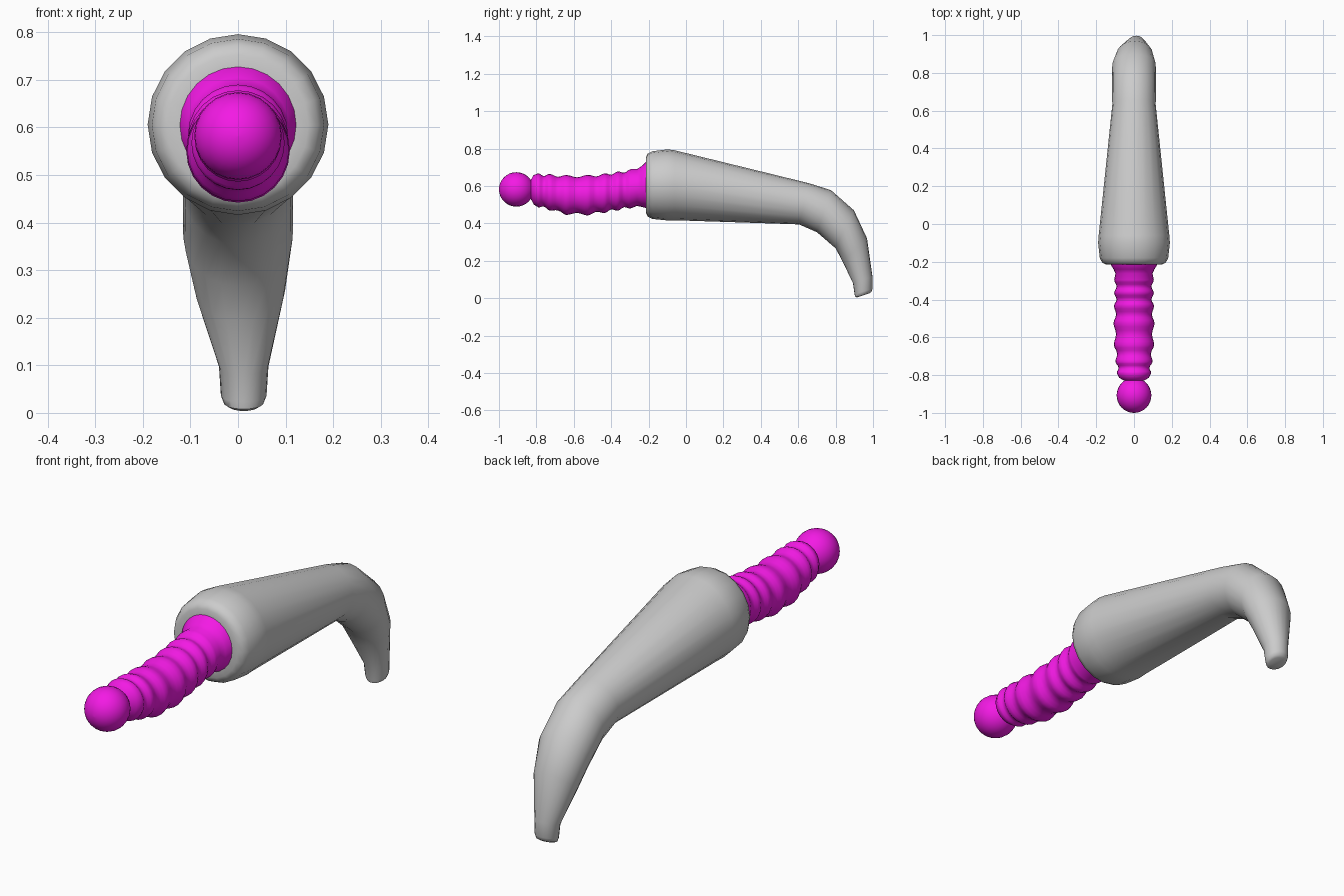
import bpy, bmesh, math
from mathutils import Vector

if "Cube" in bpy.data.objects:
    bpy.data.objects.remove(bpy.data.objects["Cube"])


def loft(name, rings, sides):
    """Skin elliptical rings; each ring = (top (y,z), bottom (y,z), half width, x offset)."""
    bm = bmesh.new()
    loops = []
    for top, bottom, half, x in rings:
        t, b = Vector((x, *top)), Vector((x, *bottom))
        mid, up = (t + b) / 2, (t - b) / 2
        loop = []
        for i in range(sides):
            a = math.tau * i / sides
            loop.append(bm.verts.new(mid + up * math.cos(a) + Vector((half * math.sin(a), 0, 0))))
        loops.append(loop)
    for p, q in zip(loops, loops[1:]):
        for i in range(sides):
            j = (i + 1) % sides
            bm.faces.new((p[i], p[j], q[j], q[i]))
    bm.faces.new(loops[0])
    bm.faces.new(loops[-1])
    bmesh.ops.recalc_face_normals(bm, faces=bm.faces)
    mesh = bpy.data.meshes.new(name)
    bm.to_mesh(mesh)
    bm.free()
    ob = bpy.data.objects.new(name, mesh)
    bpy.context.collection.objects.link(ob)
    bpy.ops.object.select_all(action='DESELECT')
    ob.select_set(True)
    bpy.context.view_layer.objects.active = ob
    bpy.ops.object.shade_smooth_by_angle(angle=math.radians(45))
    return ob


def circle(y, z, r):
    return ((y, z + r), (y, z - r), r, 0)


# Grey sleeve: rounded front rim, long taper, then a downward hook
sleeve = [circle(-0.215, 0.605, r) for r in (0.115, 0.148)]
sleeve += [circle(-0.205, 0.605, 0.168), circle(-0.18, 0.605, 0.181),
           circle(-0.10, 0.606, 0.19), circle(-0.06, 0.604, 0.187)]
sleeve += [
    ((0.658, 0.615), (0.604, 0.395), 0.115, 0),
    ((0.775, 0.578), (0.70, 0.353), 0.116, 0),
    ((0.898, 0.470), (0.80, 0.267), 0.115, 0),
    ((0.968, 0.320), (0.838, 0.195), 0.095, 0.004),
    ((0.997, 0.115), (0.893, 0.080), 0.052, 0.012),
    ((0.997, 0.050), (0.901, 0.023), 0.048, 0.012),
    ((0.991, 0.034), (0.905, 0.008), 0.042, 0.012),
    ((0.980, 0.026), (0.914, 0.004), 0.032, 0.012),
]
loft("hooked_sleeve", sleeve, 20)

# Ribbed rod: bulge centres (y, z, radius), dipping between neighbours
bulges = [(-0.296, 0.585, 0.105), (-0.365, 0.573, 0.105), (-0.434, 0.562, 0.106),
          (-0.525, 0.551, 0.109), (-0.64, 0.552, 0.107), (-0.73, 0.567, 0.098),
          (-0.79, 0.577, 0.091)]
rod = [circle(-0.19, 0.607, 0.125), circle(-0.217, 0.605, 0.122),
       circle(-0.24, 0.597, 0.108), circle(-0.262, 0.592, 0.098)]
steps = 6
for a, b in zip(bulges, bulges[1:]):
    for k in range(steps):
        t = k / steps
        y, z, r = (u + (v - u) * t for u, v in zip(a, b))
        rod.append(circle(y, z, r - 0.013 * (1 - math.cos(math.tau * t)) / 2))
rod += [circle(*bulges[-1]), circle(-0.815, 0.58, 0.078)]
# Ball end
for k in range(3, 17):
    a = math.pi * k / 16.05
    rod.append(circle(-0.907 + 0.093 * math.cos(a), 0.582, 0.092 * math.sin(a)))
ribbed_rod = loft("ribbed_rod", rod, 24)

magenta = bpy.data.materials.new("magenta")
magenta.diffuse_color = (0.9, 0.01, 0.78, 1)
magenta.use_nodes = True
magenta.node_tree.nodes["Principled BSDF"].inputs["Base Color"].default_value = magenta.diffuse_color
ribbed_rod.data.materials.append(magenta)
